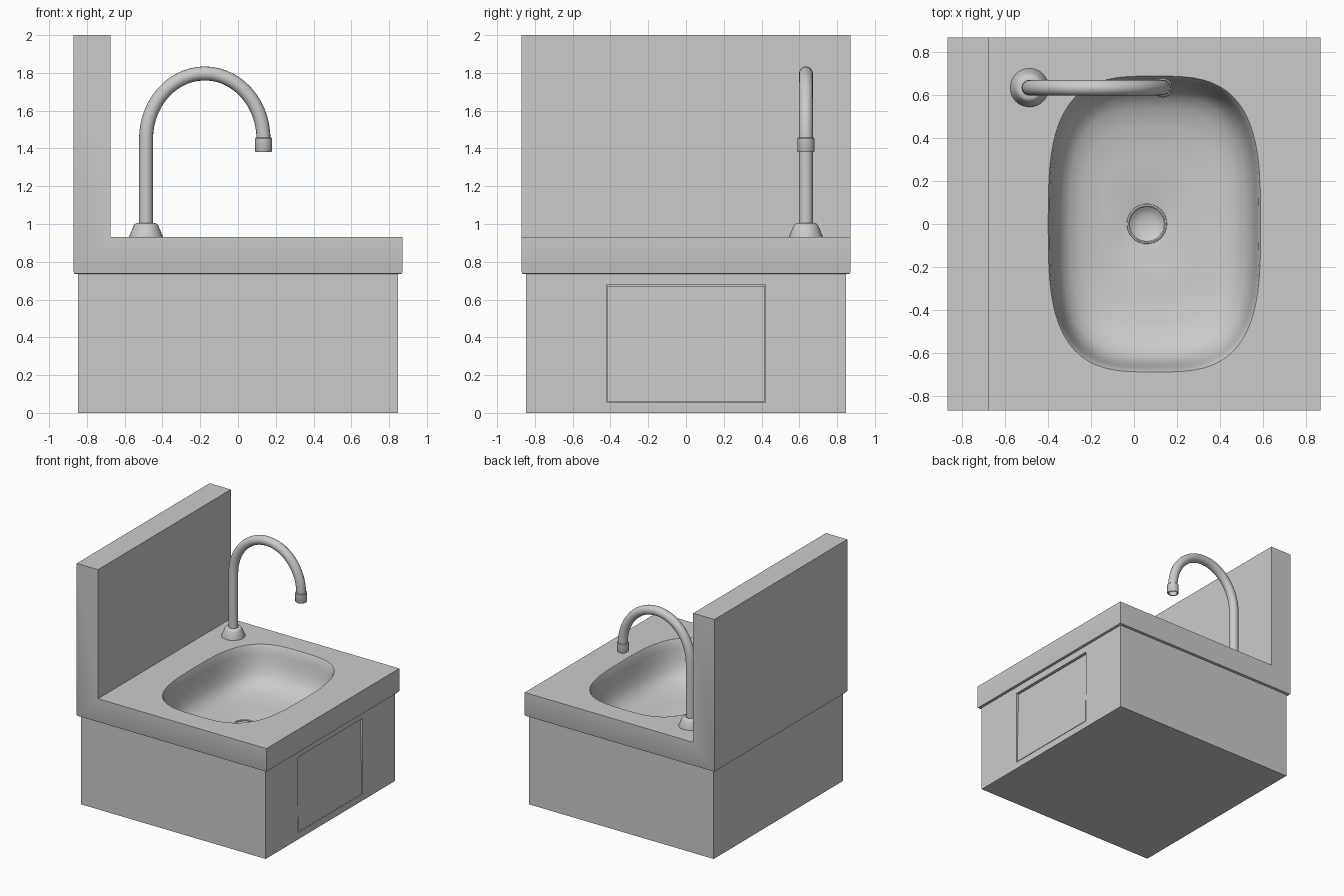
import bpy, bmesh
from math import sin, cos, pi, radians, copysign

if "Cube" in bpy.data.objects:
    bpy.data.objects.remove(bpy.data.objects["Cube"])


def finish(name, verts, faces, smooth=True):
    me = bpy.data.meshes.new(name)
    me.from_pydata(verts, [], faces)
    bm = bmesh.new()
    bm.from_mesh(me)
    bmesh.ops.recalc_face_normals(bm, faces=bm.faces)
    bm.to_mesh(me)
    bm.free()
    ob = bpy.data.objects.new(name, me)
    bpy.context.collection.objects.link(ob)
    if smooth:
        shade(ob)
    return ob


def select(ob):
    bpy.ops.object.select_all(action='DESELECT')
    ob.select_set(True)
    bpy.context.view_layer.objects.active = ob


def shade(ob):
    select(ob)
    bpy.ops.object.shade_smooth_by_angle(angle=radians(35))


def prism(name, profile, half):
    # extrude an x-z outline along y
    n = len(profile)
    verts = [(x, y, z) for y in (-half, half) for x, z in profile]
    faces = [tuple(range(n)), tuple(range(n, 2 * n))]
    faces += [(i, (i + 1) % n, n + (i + 1) % n, n + i) for i in range(n)]
    return finish(name, verts, faces, False)


def loft(name, rings, n=64, closed=False):
    # rings of (centre x, centre y, half x, half y, exponent, z)
    verts = []
    for cx, cy, hx, hy, e, z in rings:
        for i in range(n):
            a = 2 * pi * i / n
            c, s = cos(a), sin(a)
            verts.append((cx + hx * copysign(abs(c) ** (2 / e), c),
                          cy + hy * copysign(abs(s) ** (2 / e), s), z))
    m = len(rings)
    faces = [(k * n + i, k * n + (i + 1) % n,
              (k + 1) % m * n + (i + 1) % n, (k + 1) % m * n + i)
             for k in range(m if closed else m - 1) for i in range(n)]
    if not closed:
        faces += [tuple(range(n)), tuple(range((m - 1) * n, m * n))]
    return finish(name, verts, faces)


def lathe(name, x, y, profile, n=32, closed=False):
    return loft(name, [(x, y, r, r, 2, z) for r, z in profile], n, closed)


def boolean(ob, other, op):
    mod = ob.modifiers.new(op, 'BOOLEAN')
    mod.operation, mod.object, mod.solver = op, other, 'EXACT'
    select(ob)
    bpy.ops.object.modifier_apply(modifier=mod.name)
    bpy.data.objects.remove(other)


# countertop with backsplash, joined to the cabinet
sink = prism("sink_body", [(-.87, .735), (.87, .735), (.87, .93),
                           (-.675, .93), (-.675, 2), (-.87, 2)], .87)
bm = bmesh.new()
bm.from_mesh(sink.data)
low = [e for e in bm.edges if all(v.co.z < .74 for v in e.verts)]
bmesh.ops.bevel(bm, geom=low, offset=.008, segments=2, affect='EDGES', profile=.5)
bm.to_mesh(sink.data)
bm.free()
cabinet = prism("cabinet", [(-.847, 0), (.847, 0), (.847, .8), (-.847, .8)], .847)
boolean(sink, cabinet, 'UNION')

# bowl with a dished drain
bowl = [(1, 1), (1, .93), (.985, .912), (.968, .86), (.945, .78), (.91, .71),
        (.86, .665), (.78, .63), (.66, .605), (.45, .588)]
rings = [(.06 + .035 * s, 0, .495 * s, .69 * s, 3.2, z) for s, z in bowl]
rings += [(.06, 0, r, r, 2, z) for r, z in
          [(.1, .578), (.084, .574), (.07, .558), (.045, .547), (.015, .543)]]
boolean(sink, loft("bowl_cutter", rings), 'DIFFERENCE')

# recess for the knee panel
boolean(sink, prism("recess_cutter", [(.79, .055), (.95, .055), (.95, .68),
                                      (.79, .68)], .422), 'DIFFERENCE')
shade(sink)

# knee panel, leaning in slightly at the top
prism("knee_panel", [(.795, .06), (.846, .06), (.832, .672), (.795, .672)], .415)

# drain flange
lathe("drain_ring", .06, 0, [(.094, .574), (.092, .581), (.085, .583),
                             (.079, .578), (.082, .57)], 40, True)

# faucet base
FX, FY = -.487, .635
lathe("faucet_base", FX, FY, [(.09, .925), (.09, .932), (.067, .987),
                              (.061, .998), (.05, 1.004), (.03, 1.004)])

# gooseneck pipe
path = [(FX, .97), (FX, 1.2)]
path += [(-.176 - .311 * cos(pi * i / 28), 1.45 + .347 * sin(pi * i / 28))
         for i in range(29)] + [(.135, 1.42)]
cu = bpy.data.curves.new("faucet_pipe", 'CURVE')
cu.dimensions = '3D'
cu.bevel_depth, cu.bevel_resolution, cu.use_fill_caps = .037, 6, True
sp = cu.splines.new('POLY')
sp.points.add(len(path) - 1)
for p, (x, z) in zip(sp.points, path):
    p.co = (x, FY, z, 1)
pipe = bpy.data.objects.new("faucet_pipe", cu)
bpy.context.collection.objects.link(pipe)
select(pipe)
bpy.ops.object.convert(target='MESH')
shade(bpy.context.view_layer.objects.active)

# spout nozzle with an open end
lathe("spout_nozzle", .135, FY, [(.03, 1.457), (.041, 1.457), (.045, 1.452),
                                 (.045, 1.385), (.042, 1.38), (.034, 1.38),
                                 (.034, 1.42)])
